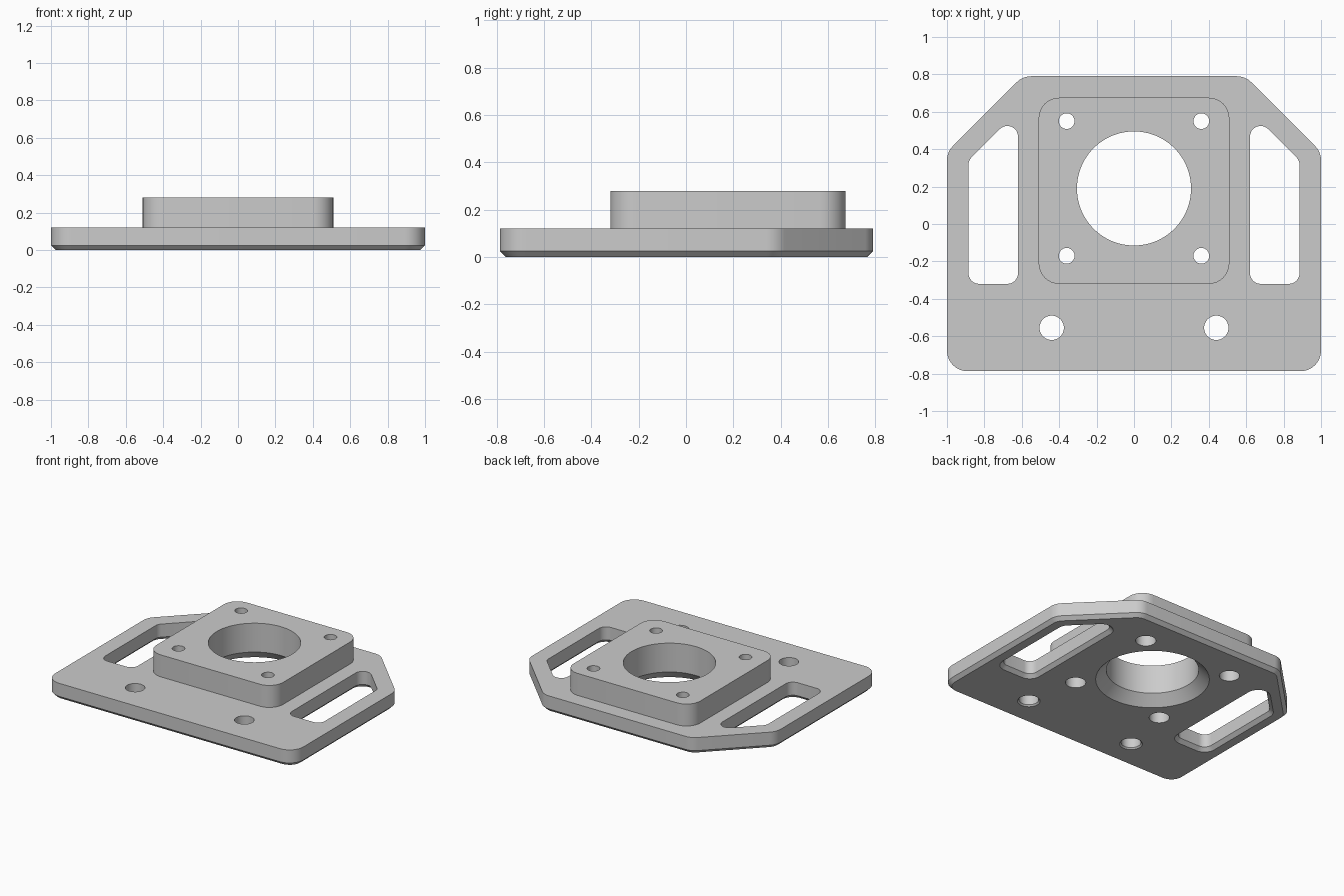
import bpy
import bmesh
import math
from mathutils import Vector

if "Cube" in bpy.data.objects:
    bpy.data.objects.remove(bpy.data.objects["Cube"])

grey = bpy.data.materials.new("light_grey")
grey.diffuse_color = (0.6, 0.6, 0.6, 1)
grey.use_nodes = True
grey.node_tree.nodes["Principled BSDF"].inputs["Base Color"].default_value = grey.diffuse_color


def rounded(points, r, steps=8):
    """Outline of a convex counter-clockwise polygon with rounded corners, as a function of offset."""
    pts = [Vector(p) for p in points]
    corners = []
    for i, p in enumerate(pts):
        a = (p - pts[i - 1]).normalized()
        b = (pts[(i + 1) % len(pts)] - p).normalized()
        na, nb = Vector((a.y, -a.x)), Vector((b.y, -b.x))
        centre = p - (na + nb) / (1 + na.dot(nb)) * r
        start = math.atan2(na.y, na.x)
        corners.append((centre, start, math.acos(max(-1, min(1, na.dot(nb))))))

    def outline(d):
        return [(c.x + (r + d) * math.cos(s + t * k / steps),
                 c.y + (r + d) * math.sin(s + t * k / steps))
                for c, s, t in corners for k in range(steps + 1)]
    return outline


def circle(x, y, r, n=48):
    return lambda d: [(x + (r + d) * math.cos(2 * math.pi * k / n),
                       y + (r + d) * math.sin(2 * math.pi * k / n)) for k in range(n)]


def loft(name, outline, levels):
    """Closed solid through offset copies of an outline; levels are (offset, z)."""
    bm = bmesh.new()
    rings = [[bm.verts.new((x, y, z)) for x, y in outline(d)] for d, z in levels]
    n = len(rings[0])
    for lo, hi in zip(rings, rings[1:]):
        for i in range(n):
            j = (i + 1) % n
            bm.faces.new((lo[i], lo[j], hi[j], hi[i]))
    bm.faces.new(rings[0][::-1])
    bm.faces.new(rings[-1])
    mesh = bpy.data.meshes.new(name)
    bm.to_mesh(mesh)
    bm.free()
    mesh.materials.append(grey)
    ob = bpy.data.objects.new(name, mesh)
    bpy.context.collection.objects.link(ob)
    return ob


def combine(target, tool, operation):
    mod = target.modifiers.new(operation.lower(), 'BOOLEAN')
    mod.operation, mod.solver, mod.object = operation, 'EXACT', tool
    bpy.context.view_layer.objects.active = target
    bpy.ops.object.modifier_apply(modifier=mod.name)
    bpy.data.objects.remove(tool)


# Base plate with clipped rear corners and a bevelled lower edge
C = 0.025
plate = loft("mounting_plate",
             rounded([(-1, -0.787), (1, -0.787), (1, 0.385), (0.595, 0.79),
                      (-0.595, 0.79), (-1, 0.385)], 0.11),
             [(-C, 0), (0, C), (0, 0.12)])

# Raised square boss
boss = loft("boss", rounded([(-0.51, -0.32), (0.51, -0.32), (0.51, 0.675), (-0.51, 0.675)], 0.11),
            [(0, 0.06), (0, 0.28)])
combine(plate, boss, 'UNION')


def cut(outline, levels):
    combine(plate, loft("cutter", outline, levels), 'DIFFERENCE')


# Central bore with a wide countersink below
cut(circle(0, 0.19, 0.305, 96), [(0.08, -0.01), (0, 0.07), (0, 0.4)])

for s in (-1, 1):
    # Handle slots, bevelled on the underside
    slot = [(0.62 * s, -0.32), (0.885 * s, -0.32), (0.885 * s, 0.34), (0.62 * s, 0.605)]
    cut(rounded(slot[::s], 0.057), [(C + 0.01, -0.01), (0, C), (0, 0.2)])
    # Front fixing holes
    cut(circle(0.44 * s, -0.555, 0.065), [(0.02, -0.01), (0, 0.01), (0, 0.2)])
    # Boss screw holes, counterbored from below
    for y in (-0.17, 0.55):
        cut(circle(0.36 * s, y, 0.042), [(0.035, -0.01), (0.025, 0), (0.025, 0.16),
                                         (0, 0.16), (0, 0.4)])

bpy.ops.object.select_all(action='DESELECT')
plate.select_set(True)
bpy.context.view_layer.objects.active = plate
bpy.ops.object.shade_smooth_by_angle(angle=math.radians(30))
